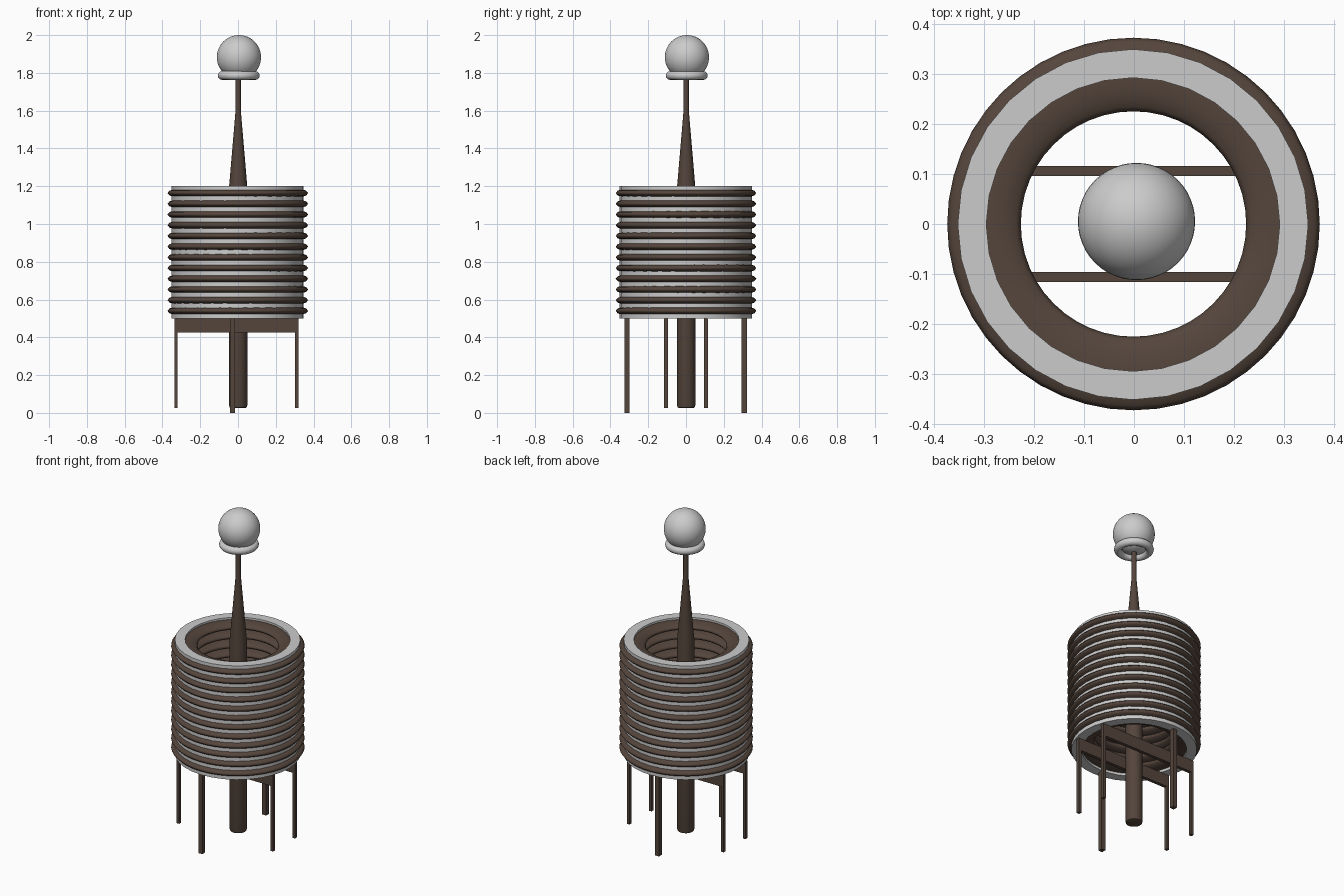
import bpy, math

if "Cube" in bpy.data.objects:
    bpy.data.objects.remove(bpy.data.objects["Cube"])

brown = bpy.data.materials.new("dark_copper")
brown.diffuse_color = (0.09, 0.06, 0.045, 1)
brown.use_nodes = True
brown.node_tree.nodes["Principled BSDF"].inputs["Base Color"].default_value = brown.diffuse_color


def finish(name, mat=None, smooth=True):
    ob = bpy.context.object
    ob.name = name
    if mat:
        ob.data.materials.append(mat)
    if smooth:
        bpy.ops.object.shade_smooth_by_angle(angle=math.radians(40))
    return ob


def lathe(name, profile, sides, loc, mat=None, closed=False):
    """Spin an (r, z) profile around the vertical axis."""
    n = len(profile)
    verts = [(r * math.cos(2 * math.pi * i / sides), r * math.sin(2 * math.pi * i / sides), z)
             for i in range(sides) for r, z in profile]
    faces = []
    for i in range(sides):
        a, b = i * n, (i + 1) % sides * n
        for j in range(n if closed else n - 1):
            k = (j + 1) % n
            faces.append((a + j, b + j, b + k, a + k))
    if not closed:
        faces.append([i * n for i in reversed(range(sides))])
        faces.append([i * n + n - 1 for i in range(sides)])
    me = bpy.data.meshes.new(name)
    me.from_pydata(verts, [], faces)
    ob = bpy.data.objects.new(name, me)
    ob.location = loc
    bpy.context.collection.objects.link(ob)
    bpy.ops.object.select_all(action='DESELECT')
    bpy.context.view_layer.objects.active = ob
    ob.select_set(True)
    return finish(name, mat)


def torus(name, loc, major, minor, squash=1.0, mat=None):
    bpy.ops.mesh.primitive_torus_add(location=loc, major_radius=major, minor_radius=minor,
                                     major_segments=48, minor_segments=12)
    bpy.context.object.scale.z = squash
    return finish(name, mat)


def box(name, x0, x1, y0, y1, z0, z1):
    bpy.ops.mesh.primitive_cube_add(size=1, location=((x0 + x1) / 2, (y0 + y1) / 2, (z0 + z1) / 2))
    bpy.context.object.scale = (x1 - x0, y1 - y0, z1 - z0)
    return finish(name, brown, smooth=False)


# Hollow drum wall
lathe("drum", [(0.293, 0.5), (0.35, 0.5), (0.35, 1.2), (0.293, 1.2)], 32,
      (-0.002, -0.001, 0), closed=True)

# Flattened coil rings passing through the drum wall
for i in range(12):
    torus(f"coil_ring_{i + 1}", (-0.001, 0, 0.54 + i * 0.0567), 0.2985, 0.0735, 0.34, brown)

# Central tapering rod
lathe("rod", [(0.036, 0.025), (0.045, 0.029), (0.048, 0.038), (0.048, 1.2),
              (0.014, 1.6), (0.014, 1.79)], 32, (0.001, 0.001, 0), brown)

# Top ball and its collar
bpy.ops.mesh.primitive_uv_sphere_add(segments=48, ring_count=24, radius=0.117,
                                     location=(0.005, 0.005, 1.883))
finish("ball")
torus("ball_collar", (0.004, 0.004, 1.786), 0.088, 0.023)

# Two cross beams, each on a pair of thin legs
for side, y in (("front", -0.106), ("back", 0.106)):
    box(f"{side}_beam", -0.337, 0.32, y - 0.01, y + 0.01, 0.425, 0.5)
    for end, x in (("left", -0.328), ("right", 0.311)):
        box(f"{side}_{end}_leg", x - 0.009, x + 0.009, y - 0.01, y + 0.01, 0.025, 0.425)

# Thicker outer legs, front and back
box("outer_front_leg", -0.042, -0.015, -0.326, -0.298, 0, 0.5)
box("outer_back_leg", -0.042, -0.015, 0.295, 0.323, 0, 0.5)
